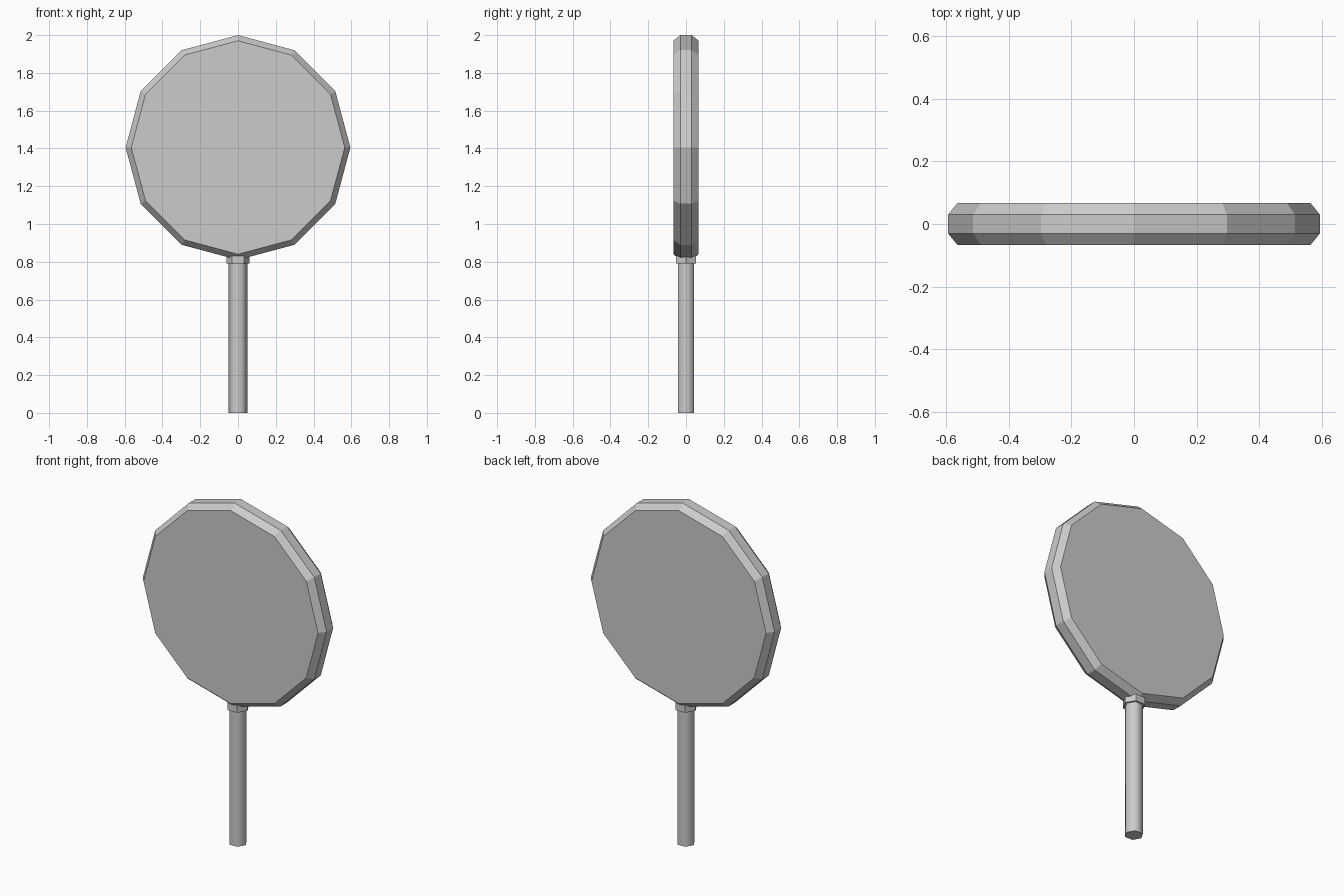
import bpy, math

if "Cube" in bpy.data.objects:
    bpy.data.objects.remove(bpy.data.objects["Cube"])


def prism(name, sides, rings, axis, start=0.0, smooth=False):
    """Closed lathe-like solid from (radius, position) rings along the z or y axis."""
    verts, faces = [], []
    for r, h in rings:
        for i in range(sides):
            a = start + 2 * math.pi * i / sides
            u, v = r * math.cos(a), r * math.sin(a)
            verts.append((u, v, h) if axis == "z" else (v, h, u))
    for k in range(len(rings) - 1):
        for i in range(sides):
            j = (i + 1) % sides
            faces.append((k * sides + i, k * sides + j,
                          (k + 1) * sides + j, (k + 1) * sides + i))
    last = (len(rings) - 1) * sides
    faces.append(tuple(reversed(range(sides))))
    faces.append(tuple(range(last, last + sides)))
    mesh = bpy.data.meshes.new(name)
    mesh.from_pydata(verts, [], faces)
    for p in mesh.polygons:
        p.use_smooth = smooth and len(p.vertices) == 4
    ob = bpy.data.objects.new(name, mesh)
    bpy.context.collection.objects.link(ob)
    return ob


# Twelve-sided candy disc with chamfered rims, facing front and back
head = prism("candy_head", 12,
             [(0.565, -0.067), (0.595, -0.03), (0.595, 0.03), (0.565, 0.067)], "y")
head.location.z = 1.405

# Six-sided stick
prism("stick", 6, [(0.05, 0.0), (0.05, 0.83)], "z", smooth=True)

# Collar where the stick meets the candy
prism("collar", 6, [(0.062, 0.79), (0.062, 0.83)], "z")
